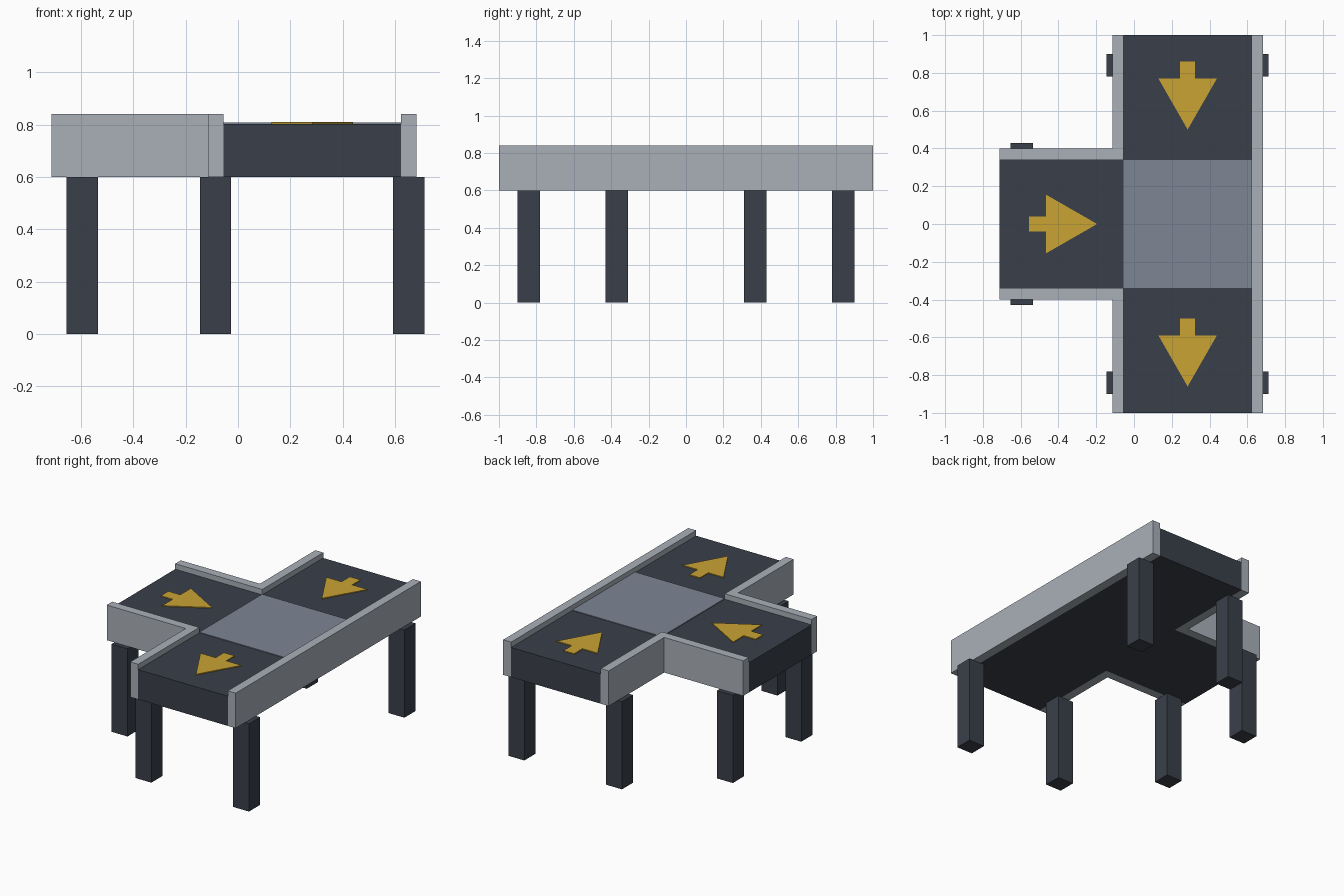
import bpy, bmesh, math
from mathutils import Matrix

if "Cube" in bpy.data.objects:
    bpy.data.objects.remove(bpy.data.objects["Cube"])


def material(name, rgb):
    m = bpy.data.materials.new(name)
    lin = [c / 12.92 if c <= 0.04045 else ((c + 0.055) / 1.055) ** 2.4 for c in rgb]
    m.diffuse_color = (*lin, 1)
    m.use_nodes = True
    m.node_tree.nodes["Principled BSDF"].inputs["Base Color"].default_value = m.diffuse_color
    return m


DARK = material("dark slate", (0.225, 0.25, 0.29))
STEEL = material("light steel", (0.665, 0.69, 0.725))
TILE = material("mid grey", (0.49, 0.525, 0.58))
GOLD = material("arrow gold", (0.79, 0.64, 0.20))


def prism(name, outline, z0, z1, mat, matrix=Matrix()):
    """Extrude a flat counter-clockwise outline from z0 to z1."""
    bm = bmesh.new()
    face = bm.faces.new([bm.verts.new((x, y, z0)) for x, y in outline])
    top = bmesh.ops.extrude_face_region(bm, geom=[face], use_keep_orig=True)
    verts = [v for v in top["geom"] if isinstance(v, bmesh.types.BMVert)]
    bmesh.ops.translate(bm, verts=verts, vec=(0, 0, z1 - z0))
    bm.transform(matrix)
    bmesh.ops.recalc_face_normals(bm, faces=bm.faces)
    mesh = bpy.data.meshes.new(name)
    bm.to_mesh(mesh)
    bm.free()
    mesh.materials.append(mat)
    ob = bpy.data.objects.new(name, mesh)
    bpy.context.collection.objects.link(ob)
    return ob


def box(name, x0, x1, y0, y1, z0, z1, mat):
    return prism(name, [(x0, y0), (x1, y0), (x1, y1), (x0, y1)], z0, z1, mat)


END, XL, XR, HALF, RAIL = -0.713, -0.055, 0.623, 0.34, 0.06
BASE, TOP, RIM = 0.6, 0.803, 0.84

# T-shaped conveyor belt body
prism("belt_body", [(XL, -1), (XR, -1), (XR, 1), (XL, 1), (XL, HALF), (END, HALF),
                    (END, -HALF), (XL, -HALF)], BASE, TOP, DARK)

# Junction plate where the belts meet
box("junction_plate", XL, XR, -HALF, HALF, TOP, TOP + 0.005, TILE)

# Side rails: one straight, two L-shaped around the inner corners
box("straight_rail", XR, XR + RAIL, -1, 1, BASE, RIM, STEEL)
for side, s in (("front", -1), ("back", 1)):
    pts = [(END, HALF), (XL, HALF), (XL, 1), (XL - RAIL, 1),
           (XL - RAIL, HALF + RAIL), (END, HALF + RAIL)]
    prism(side + "_corner_rail", [(x, s * y) for x, y in pts], BASE, RIM, STEEL)

    # Legs, mirrored front to back
    for name, x, y in (("left", -0.595, 0.37), ("middle", -0.086, 0.84), ("right", 0.653, 0.84)):
        y *= s
        box(f"{side}_{name}_leg", x - 0.06, x + 0.06, y - 0.06, y + 0.06, 0, BASE, DARK)

# Direction arrows as thin plates
ARROW = [(-0.18, -0.04), (-0.09, -0.04), (-0.09, -0.155), (0.18, 0),
         (-0.09, 0.155), (-0.09, 0.04), (-0.18, 0.04)]
for name, x, y, angle in (("inlet", 0.284, 0.68, -90), ("outlet", 0.284, -0.68, -90),
                          ("branch", -0.375, 0, 0)):
    place = Matrix.Translation((x, y, 0)) @ Matrix.Rotation(math.radians(angle), 4, "Z")
    prism(name + "_arrow", ARROW, TOP, TOP + 0.006, GOLD, place)
